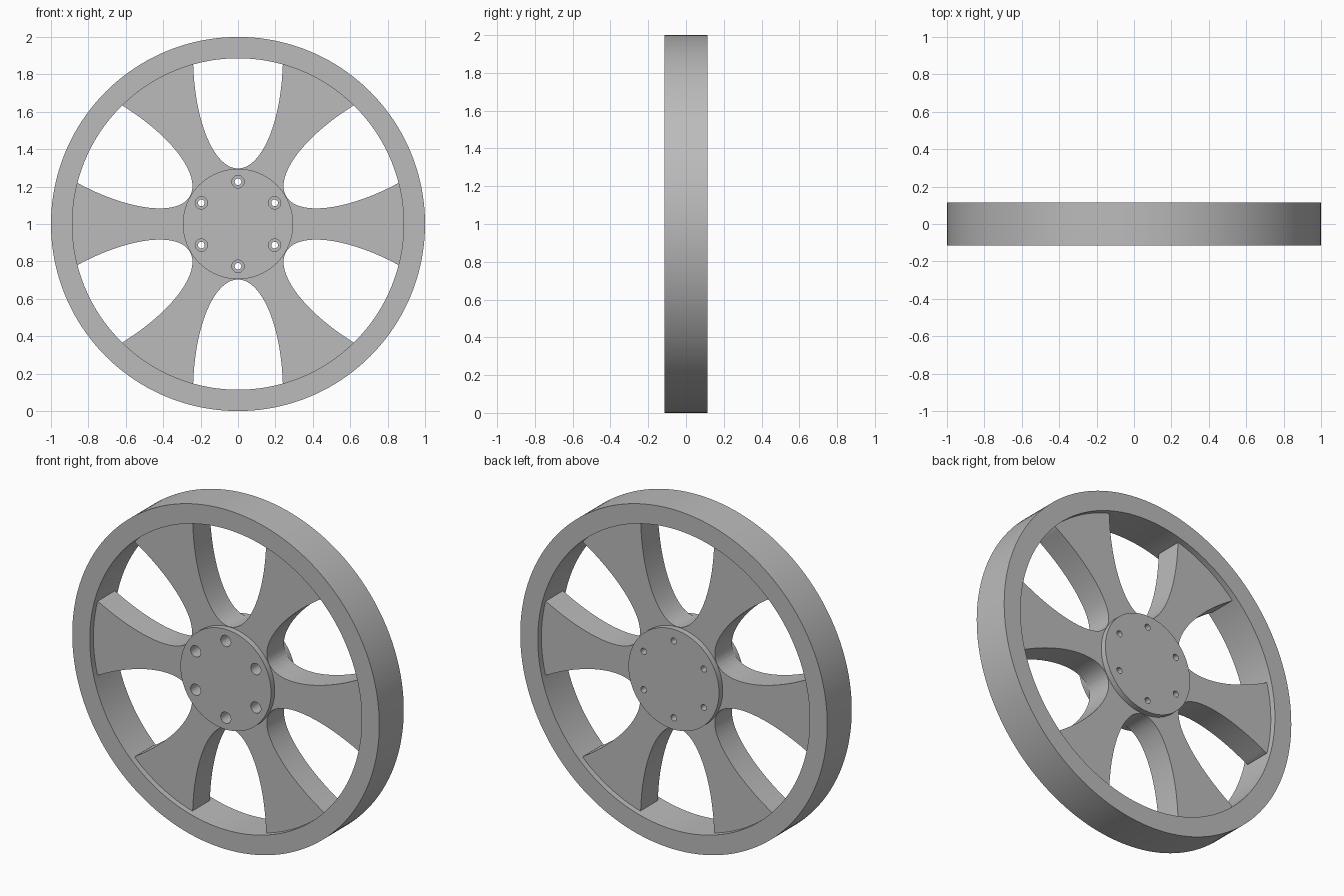
import bpy
import bmesh
from math import sin, cos, pi, sqrt, radians
from mathutils import Matrix, Vector

cube = bpy.data.objects.get("Cube")
if cube:
    bpy.data.objects.remove(cube, do_unlink=True)

# Main sizes
OUTER, INNER, HUB = 1.0, 0.886, 0.295
HALF, SPOKE_HALF = 0.114, 0.08
BOLT_CIRCLE, BORE, COUNTERBORE = 0.226, 0.018, 0.033
CENTRE = Vector((0, 0, 1))

grey = bpy.data.materials.new("plain grey")
grey.use_nodes = True
colour = (0.5, 0.5, 0.5, 1)
grey.diffuse_color = colour
grey.node_tree.nodes["Principled BSDF"].inputs["Base Color"].default_value = colour


def finish(name, bm):
    bmesh.ops.remove_doubles(bm, verts=bm.verts, dist=1e-5)
    bmesh.ops.recalc_face_normals(bm, faces=bm.faces)
    mesh = bpy.data.meshes.new(name)
    bm.to_mesh(mesh)
    bm.free()
    mesh.materials.append(grey)
    obj = bpy.data.objects.new(name, mesh)
    obj.location = CENTRE
    bpy.context.collection.objects.link(obj)
    return obj


def smooth(obj):
    bpy.ops.object.select_all(action='DESELECT')
    obj.select_set(True)
    bpy.context.view_layer.objects.active = obj
    bpy.ops.object.shade_smooth_by_angle(angle=radians(30))


def lathe(bm, profile, steps, offset=Vector()):
    """Turn a closed (radius, y) profile about the y axis."""
    rings = []
    for i in range(steps):
        a = 2 * pi * i / steps
        rings.append([bm.verts.new(Vector((r * cos(a), y, r * sin(a))) + offset)
                      for r, y in profile])
    n = len(profile)
    for i in range(steps):
        p, q = rings[i], rings[(i + 1) % steps]
        for j in range(n):
            k = (j + 1) % n
            if profile[j][0] or profile[k][0]:
                bm.faces.new((p[j], p[k], q[k], q[j]))
    bmesh.ops.remove_doubles(bm, verts=bm.verts, dist=1e-5)


# Rim
bm = bmesh.new()
lathe(bm, [(INNER, -HALF), (OUTER, -HALF), (OUTER, HALF), (INNER, HALF)], 160)
smooth(finish("rim", bm))

# Hub disc with six counterbored bolt holes
bm = bmesh.new()
lathe(bm, [(0, -HALF), (HUB, -HALF), (HUB, HALF), (0, HALF)], 96)
hub = finish("hub", bm)

bm = bmesh.new()
for i in range(6):
    a = radians(30 + 60 * i)
    lathe(bm, [(0, -0.2), (COUNTERBORE, -0.2), (COUNTERBORE, 0), (BORE, 0),
               (BORE, 0.2), (0, 0.2)], 32,
          Vector((BOLT_CIRCLE * cos(a), 0, BOLT_CIRCLE * sin(a))))
cutter = finish("bolt_hole_cutter", bm)
cutter.hide_render = True
cut = hub.modifiers.new("bolt holes", 'BOOLEAN')
cut.operation = 'DIFFERENCE'
cut.solver = 'EXACT'
cut.object = cutter
bpy.context.view_layer.objects.active = hub
bpy.ops.object.modifier_apply(modifier=cut.name)
bpy.data.objects.remove(cutter, do_unlink=True)
smooth(hub)

# Spoke outline: each side is a quarter of the elliptical opening next to it
LONG, WIDE, MID = 0.6, 0.24, 0.897
side = []
t = 0.0
while True:
    u, v = MID - LONG * cos(t), WIDE * sin(t)
    if sqrt(u * u + v * v) > INNER:
        break
    side.append(Matrix.Rotation(radians(-30), 2) @ Vector((u, v)))
    t += radians(2.5)
tip = side[-1].normalized() * (INNER + 0.002)
side.append(tip)
edge = Vector((1, 0)).angle(tip)
arc = [Vector((cos(a), sin(a))) * (INNER + 0.002)
       for a in (edge * (j / 8 - 1) for j in range(1, 16))]
root = [Vector((cos(a), sin(a))) * 0.275
        for a in (radians(30 - 6 * j) for j in range(11))]
outline = side + arc + [Vector((p.x, -p.y)) for p in reversed(side)] + root

# Six spokes
for i in range(6):
    bm = bmesh.new()
    face = bm.faces.new([bm.verts.new((p.x, -SPOKE_HALF, p.y)) for p in outline])
    new = bmesh.ops.extrude_face_region(bm, geom=[face])["geom"]
    bmesh.ops.translate(bm, vec=(0, 2 * SPOKE_HALF, 0),
                        verts=[g for g in new if isinstance(g, bmesh.types.BMVert)])
    bmesh.ops.rotate(bm, matrix=Matrix.Rotation(radians(60 * i), 3, 'Y'), verts=bm.verts)
    smooth(finish("spoke_%d" % (i + 1), bm))
